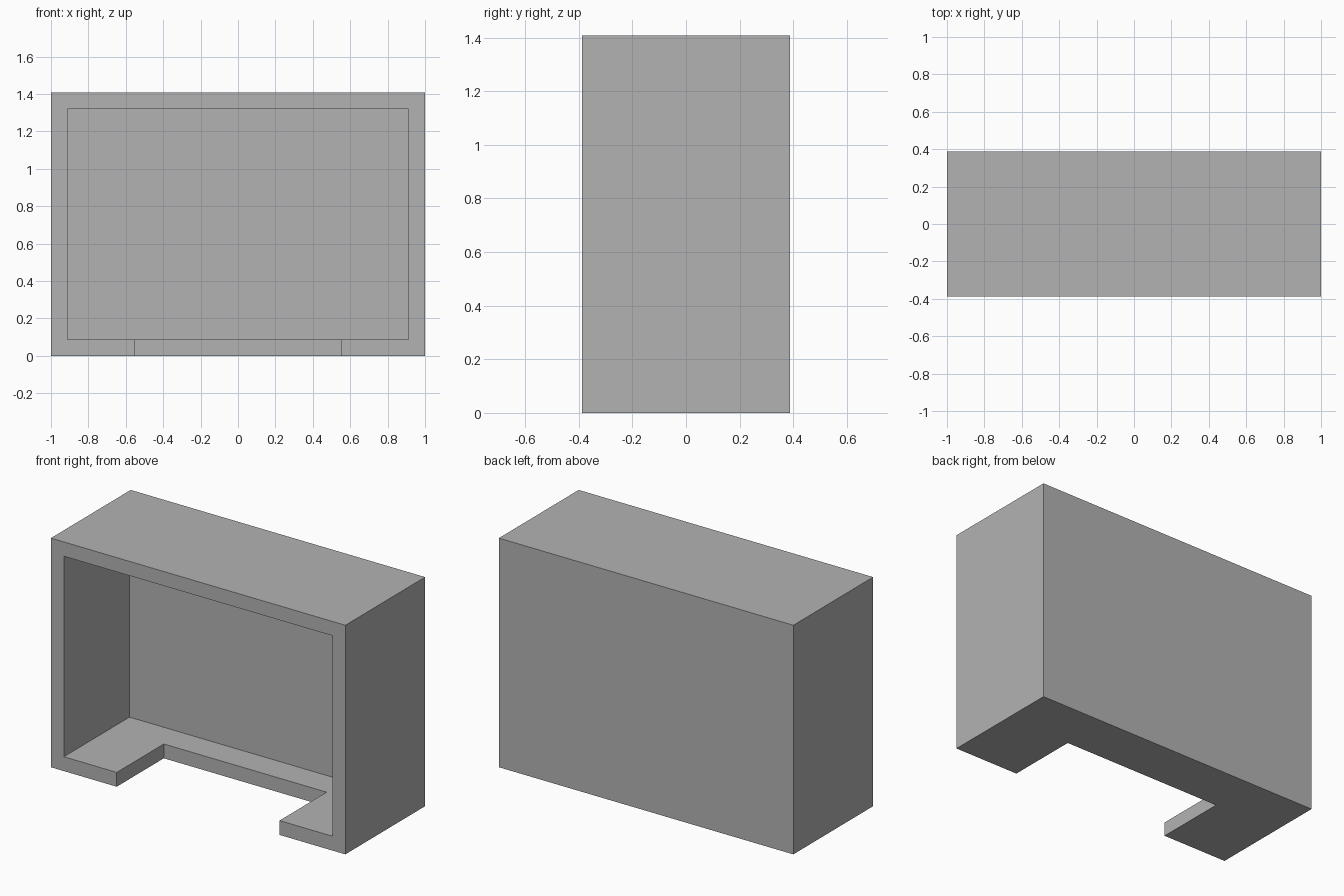
import bpy

cube = bpy.data.objects.get("Cube")
if cube:
    bpy.data.objects.remove(cube, do_unlink=True)

# Overall sizes
HALF_W, HALF_D, HEIGHT = 1.0, 0.387, 1.407
WALL = 0.088          # sides, top and floor
BACK_INNER = 0.25     # inside face of the back panel
NOTCH_HALF, NOTCH_BACK = 0.553, 0.07
OVER = 0.1            # cutter overshoot

grey = bpy.data.materials.new("plain grey")
grey.use_nodes = True
colour = (0.45, 0.45, 0.45, 1)
grey.diffuse_color = colour
grey.node_tree.nodes["Principled BSDF"].inputs["Base Color"].default_value = colour


def box(name, low, high):
    """Box between two opposite corners."""
    centre = [(a + b) / 2 for a, b in zip(low, high)]
    bpy.ops.mesh.primitive_cube_add(size=1, location=centre)
    ob = bpy.context.object
    ob.name = ob.data.name = name
    ob.scale = [b - a for a, b in zip(low, high)]
    bpy.ops.object.transform_apply(location=True, rotation=False, scale=True)
    ob.data.materials.append(grey)
    return ob


def cut(target, cutter):
    """Subtract the cutter, then discard it."""
    cutter.hide_render = True
    mod = target.modifiers.new(cutter.name, 'BOOLEAN')
    mod.operation = 'DIFFERENCE'
    mod.solver = 'EXACT'
    mod.object = cutter
    bpy.context.view_layer.objects.active = target
    bpy.ops.object.modifier_apply(modifier=mod.name)
    bpy.data.objects.remove(cutter, do_unlink=True)


# Solid cabinet block
shell = box("cabinet_shell", (-HALF_W, -HALF_D, 0), (HALF_W, HALF_D, HEIGHT))

# Hollow interior, open at the front
inner = HALF_W - WALL
cut(shell, box("interior_cutter", (-inner, -HALF_D - OVER, WALL),
               (inner, BACK_INNER, HEIGHT - WALL)))

# Rectangular notch through the floor at the front
cut(shell, box("floor_notch_cutter", (-NOTCH_HALF, -HALF_D - OVER, -OVER),
               (NOTCH_HALF, NOTCH_BACK, WALL + OVER)))
